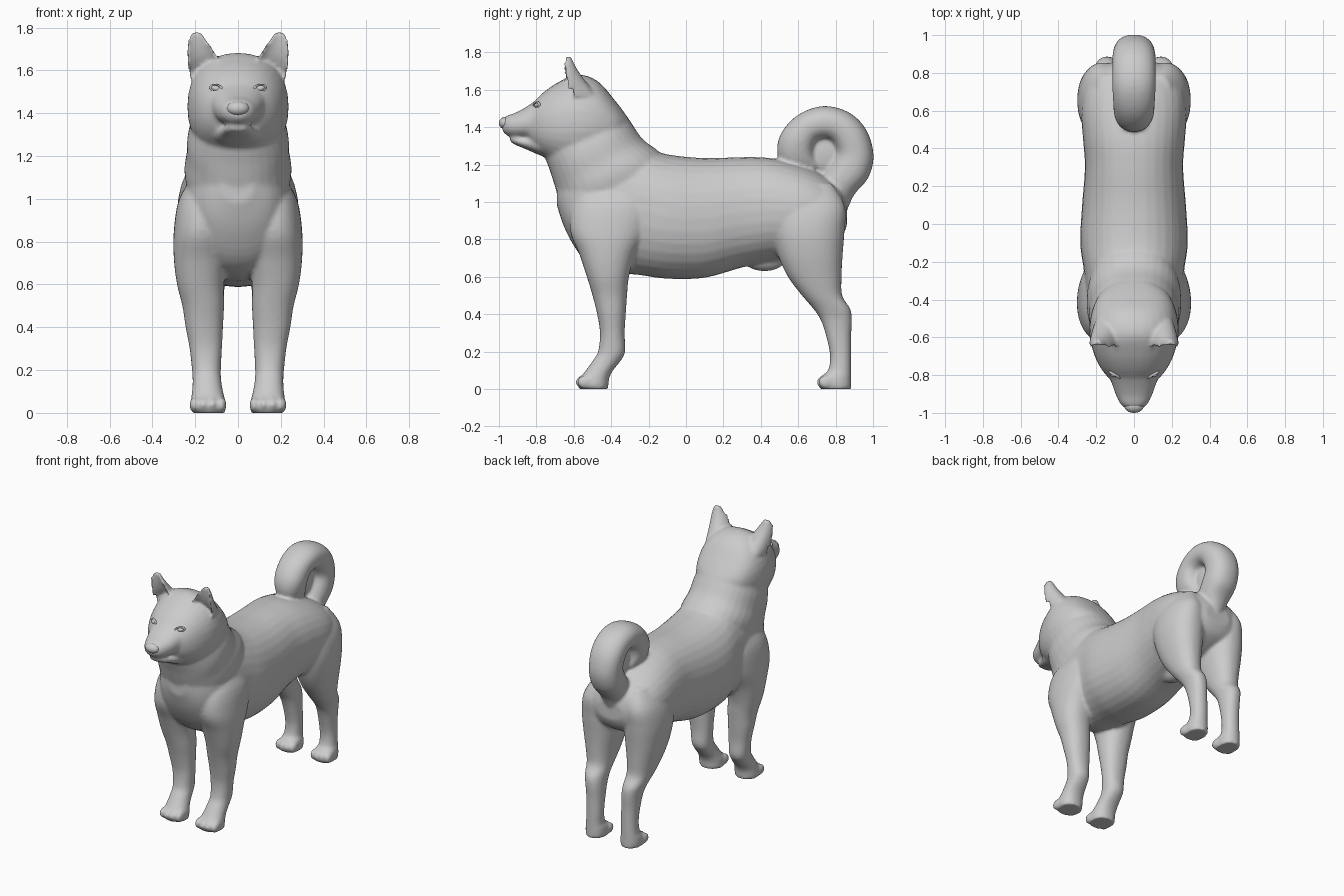
import bpy, bmesh, math
from mathutils import Vector, Matrix

bm = bmesh.new()


def catmull(p0, p1, p2, p3, t):
    return [0.5 * (2 * b + (c - a) * t + (2 * a - 5 * b + 4 * c - d) * t * t
                   + (3 * b - a - 3 * c + d) * t ** 3)
            for a, b, c, d in zip(p0, p1, p2, p3)]


def loft(rings, s=1, dent=False, n=32, steps=4):
    """Skin rounded rings; ring = (ya, za, yb, zb, x0, x1), a and b opposite points."""
    path = []
    for i in range(len(rings) - 1):
        q = [rings[max(0, min(len(rings) - 1, i + k))] for k in (-1, 0, 1, 2)]
        path += [catmull(*q, j / steps) for j in range(steps)]
    path.append(rings[-1])
    loops = []
    for ya, za, yb, zb, x0, x1 in path:
        loop = []
        for k in range(n):
            ang = 2 * math.pi * k / n
            t, u = [math.copysign(abs(w) ** 0.9, w) for w in (math.cos(ang), math.sin(ang))]
            if dent and t > 0:
                t *= -0.4
            loop.append(bm.verts.new((s * ((x0 + x1) / 2 + u * (x1 - x0) / 2),
                                      (ya + yb) / 2 + t * (ya - yb) / 2,
                                      (za + zb) / 2 + t * (za - zb) / 2)))
        loops.append(loop)
    for a, b in zip(loops, loops[1:]):
        for k in range(n):
            bm.faces.new((a[k], a[(k + 1) % n], b[(k + 1) % n], b[k]))
    bm.faces.new(loops[0][::-1])
    bm.faces.new(loops[-1])


def upright(rows):      # rows of (y, z0, z1, half width)
    return [(y, z0, y, z1, -w, w) for y, z0, z1, w in rows]


def level(rows):        # rows of (z, y0, y1, x0, x1)
    return [(y0, z, y1, z, x0, x1) for z, y0, y1, x0, x1 in rows]


def slanted(rows):      # rows of (ya, za, yb, zb, half width)
    return [(*r[:4], -r[4], r[4]) for r in rows]


def ball(loc, size):
    bmesh.ops.create_uvsphere(bm, u_segments=24, v_segments=14, radius=1,
                              matrix=Matrix.Translation(loc) @ Matrix.Diagonal((*size, 1)))


# torso
loft(upright([(-.69, .98, 1.14, .07), (-.64, .84, 1.2, .16), (-.55, .70, 1.26, .225),
              (-.42, .63, 1.3, .25), (-.25, .61, 1.3, .265), (-.1, .59, 1.255, .285),
              (.1, .595, 1.235, .275), (.3, .65, 1.24, .26), (.45, .68, 1.235, .27),
              (.6, .70, 1.2, .28), (.72, .74, 1.15, .26), (.82, .8, 1.08, .2),
              (.86, .87, 1.0, .1)]))
ball((0, .42, .69), (.06, .11, .06))

# neck
loft(slanted([(-.75, 1.32, -.45, 1.62, .17), (-.755, 1.25, -.36, 1.52, .205),
              (-.725, 1.16, -.29, 1.42, .235), (-.70, 1.08, -.23, 1.335, .24),
              (-.665, .98, -.14, 1.265, .25), (-.6, .85, -.05, 1.15, .22)]))

# skull, muzzle and lower jaw
loft(upright([(-.86, 1.35, 1.49, .085), (-.82, 1.29, 1.53, .13), (-.76, 1.24, 1.588, .178),
              (-.68, 1.2, 1.642, .215), (-.58, 1.18, 1.682, .236), (-.47, 1.2, 1.645, .225),
              (-.37, 1.28, 1.53, .18), (-.31, 1.35, 1.45, .1)]))
loft(upright([(-.982, 1.38, 1.44, .035), (-.955, 1.355, 1.462, .07), (-.91, 1.345, 1.478, .094),
              (-.86, 1.34, 1.505, .112), (-.8, 1.33, 1.54, .13), (-.72, 1.33, 1.56, .13)]))
loft(upright([(-.94, 1.322, 1.345, .035), (-.91, 1.305, 1.35, .062), (-.85, 1.28, 1.35, .085),
              (-.78, 1.25, 1.37, .12), (-.7, 1.23, 1.4, .14)]))

# curled tail with a shallow hollow in its middle
loft(slanted([(.86, .95, .66, 1.1, .07), (.9, 1.04, .72, 1.13, .1), (.975, 1.13, .77, 1.2, .11),
              (1.003, 1.25, .80, 1.26, .11), (.965, 1.385, .785, 1.31, .115),
              (.87, 1.48, .765, 1.33, .115), (.73, 1.513, .735, 1.335, .115),
              (.59, 1.46, .70, 1.32, .11), (.5, 1.35, .685, 1.27, .105),
              (.495, 1.23, .70, 1.22, .085), (.58, 1.14, .73, 1.2, .05)]))
ball((0, .74, 1.26), (.045, .12, .12))

for s in (-1, 1):
    # front legs
    loft(level([(1.12, -.5, -.22, .08, .2), (1.0, -.6, -.17, .04, .275), (.85, -.62, -.2, .04, .3),
                (.72, -.57, -.27, .05, .3), (.6, -.53, -.305, .065, .285),
                (.5, -.5, -.315, .065, .26), (.4, -.475, -.322, .07, .245),
                (.3, -.46, -.328, .075, .226), (.2, -.47, -.325, .08, .215),
                (.15, -.5, -.35, .078, .212), (.1, -.535, -.39, .07, .215),
                (.06, -.565, -.41, .06, .22), (.02, -.575, -.415, .057, .222),
                (0, -.57, -.415, .06, .215)]), s)
    # hind legs
    loft(level([(1.1, .5, .78, .08, .2), (.98, .46, .85, .05, .275), (.85, .46, .848, .03, .3),
                (.72, .49, .838, .04, .29), (.6, .545, .832, .06, .265), (.5, .62, .835, .075, .24),
                (.43, .68, .878, .08, .22), (.37, .72, .887, .08, .205), (.28, .75, .883, .08, .196),
                (.18, .77, .883, .08, .192), (.1, .76, .883, .08, .196), (.07, .725, .883, .07, .205),
                (.03, .71, .883, .067, .208), (0, .715, .883, .07, .205)]), s)
    # toes
    for k in (-1.5, -.5, .5, 1.5):
        back = .008 * abs(k)
        ball((s * .14 + k * .042, -.55 + back, .037), (.024, .045, .037))
        ball((s * .138 + k * .037, .735 + back, .037), (.022, .04, .037))
    # cupped ears
    loft([(-.76, 1.55, -.48, 1.57, .09, .225), (-.775, 1.63, -.54, 1.65, .088, .238),
          (-.755, 1.69, -.575, 1.7, .115, .24), (-.72, 1.74, -.6, 1.745, .148, .232),
          (-.69, 1.778, -.615, 1.78, .172, .215)], s, dent=True)

bmesh.ops.recalc_face_normals(bm, faces=bm.faces)
mesh = bpy.data.meshes.new("dog_body")
bm.to_mesh(mesh)
bm.free()
body = bpy.data.objects.new("dog_body", mesh)
bpy.context.collection.objects.link(body)
bpy.context.view_layer.objects.active = body
body.select_set(True)

# fuse the parts into one soft skin
rm = body.modifiers.new("fuse", 'REMESH')
rm.mode = 'VOXEL'
rm.voxel_size = 0.0105
sm = body.modifiers.new("soften", 'SMOOTH')
sm.factor = 0.5
sm.iterations = 6
for name in ("fuse", "soften"):
    bpy.ops.object.modifier_apply(modifier=name)
low = min(v.co.z for v in body.data.vertices)
for v in body.data.vertices:
    v.co.z = max(0, v.co.z - low)
body.data.shade_smooth()
bpy.context.view_layer.update()


def feature(name, loc, size, tilt=0):
    bpy.ops.mesh.primitive_uv_sphere_add(segments=24, ring_count=14, radius=1, location=loc,
                                         rotation=(0, tilt, 0))
    ob = bpy.context.object
    ob.name = name
    ob.scale = size
    ob.data.shade_smooth()


# nose
feature("nose", (0, -.963, 1.422), (.052, .037, .034))

# eyes and eyelids, set on the face surface
for s, side in ((-1, "right"), (1, "left")):
    hit, spot, _, _ = body.ray_cast(Vector((s * .1, -2, 1.515)), Vector((0, 1, 0)))
    if not hit:
        spot = Vector((s * .1, -.78, 1.515))
    feature(side + "_eye", spot + Vector((0, .008, 0)), (.026, .016, .014), -s * .25)
    bpy.ops.mesh.primitive_torus_add(major_radius=.028, minor_radius=.007, major_segments=28,
                                     minor_segments=10, location=spot + Vector((0, .004, 0)),
                                     rotation=(math.pi / 2, -s * .25, s * .5))
    lid = bpy.context.object
    lid.name = side + "_eyelid"
    lid.scale = (1.1, .6, 1)
    lid.data.shade_smooth()
